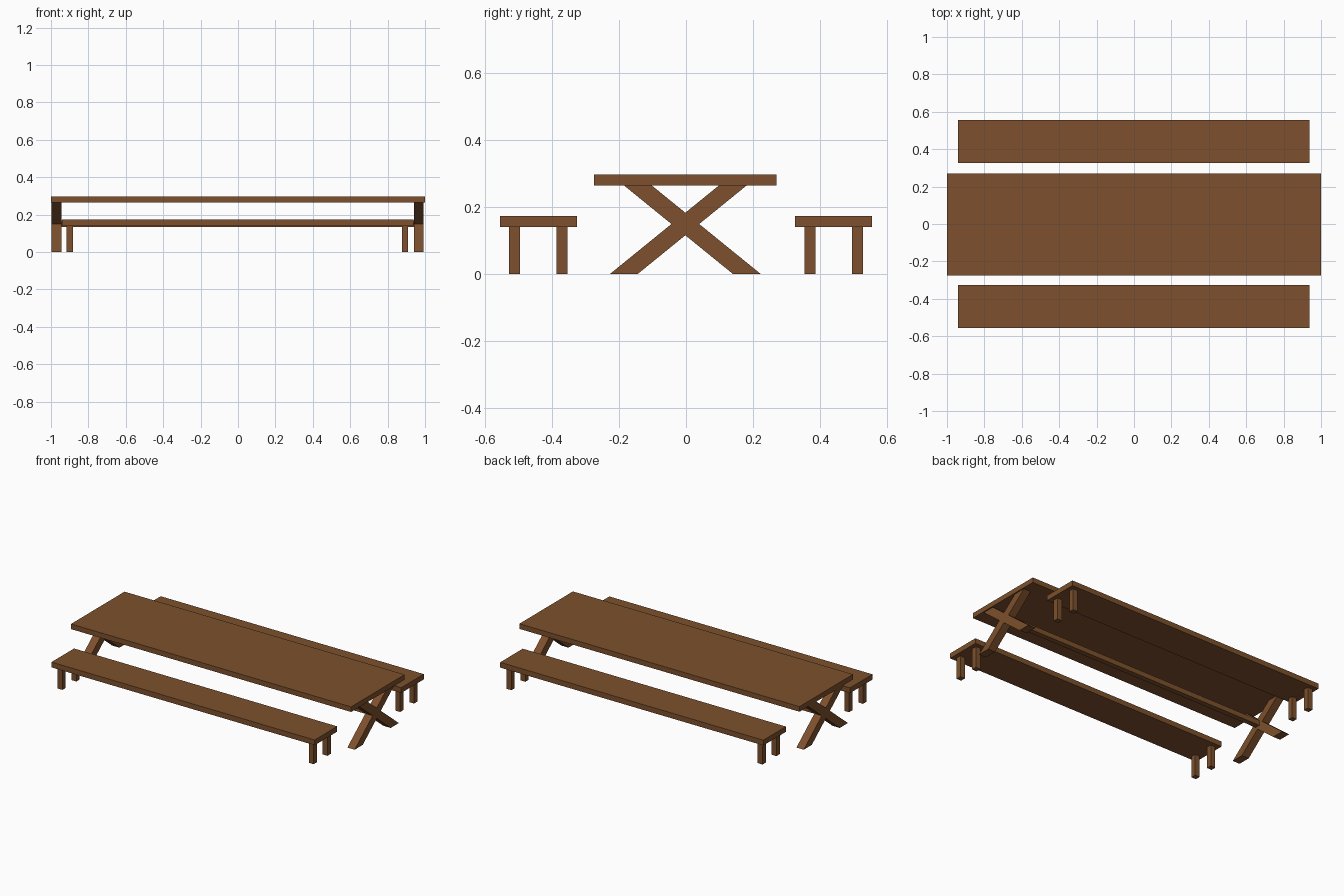
import bpy

if "Cube" in bpy.data.objects:
    bpy.data.objects.remove(bpy.data.objects["Cube"])

wood = bpy.data.materials.new("brown wood")
wood.diffuse_color = (0.205, 0.081, 0.026, 1)
wood.use_nodes = True
wood.node_tree.nodes["Principled BSDF"].inputs["Base Color"].default_value = wood.diffuse_color


def extrude_profile(name, outline, x0, x1):
    """Solid with a (y, z) outline running from x0 to x1."""
    n = len(outline)
    verts = [(x, y, z) for x in (x0, x1) for y, z in outline]
    faces = [tuple(reversed(range(n))), tuple(range(n, 2 * n))]
    faces += [(i, (i + 1) % n, (i + 1) % n + n, i + n) for i in range(n)]
    mesh = bpy.data.meshes.new(name)
    mesh.from_pydata(verts, [], faces)
    mesh.materials.append(wood)
    obj = bpy.data.objects.new(name, mesh)
    bpy.context.collection.objects.link(obj)
    return obj


def box(name, x, y, z):
    outline = [(y[0], z[0]), (y[1], z[0]), (y[1], z[1]), (y[0], z[1])]
    return extrude_profile(name, outline, *x)


# Table top
TABLE_Y = -0.002
UNDER = 0.264
box("table_top", (-1, 1), (TABLE_Y - 0.273, TABLE_Y + 0.273), (UNDER, 0.297))

# Crossed trestles at both ends
foot, head, half = 0.184, 0.141, 0.0415
mid = UNDER * foot / (foot + head)
rise = half * UNDER / (foot + head)
cross = [(-foot - half, 0), (-foot + half, 0), (0, mid - rise),
         (foot - half, 0), (foot + half, 0), (half, mid),
         (head + half, UNDER), (head - half, UNDER), (0, mid + rise),
         (-head + half, UNDER), (-head - half, UNDER), (-half, mid)]
cross = [(y + TABLE_Y, z) for y, z in cross]
extrude_profile("left_trestle", cross, -0.997, -0.945)
extrude_profile("right_trestle", cross, 0.940, 0.992)

# Stretcher between the trestle crossings
box("stretcher", (-0.945, 0.940),
    (TABLE_Y - 0.017, TABLE_Y + 0.017), (0.134, 0.167))

# Two benches, each a plank on four square legs
for side, cy in (("front", -0.4415), ("back", 0.4415)):
    box(side + "_bench_seat", (-0.942, 0.937),
        (cy - 0.115, cy + 0.115), (0.140, 0.174))
    for end, lx in (("left", -0.900), ("right", 0.893)):
        for row, dy in (("near", -0.071), ("far", 0.071)):
            ly = cy + dy
            box(f"{side}_bench_{end}_{row}_leg", (lx - 0.017, lx + 0.017),
                (ly - 0.017, ly + 0.017), (0, 0.140))
